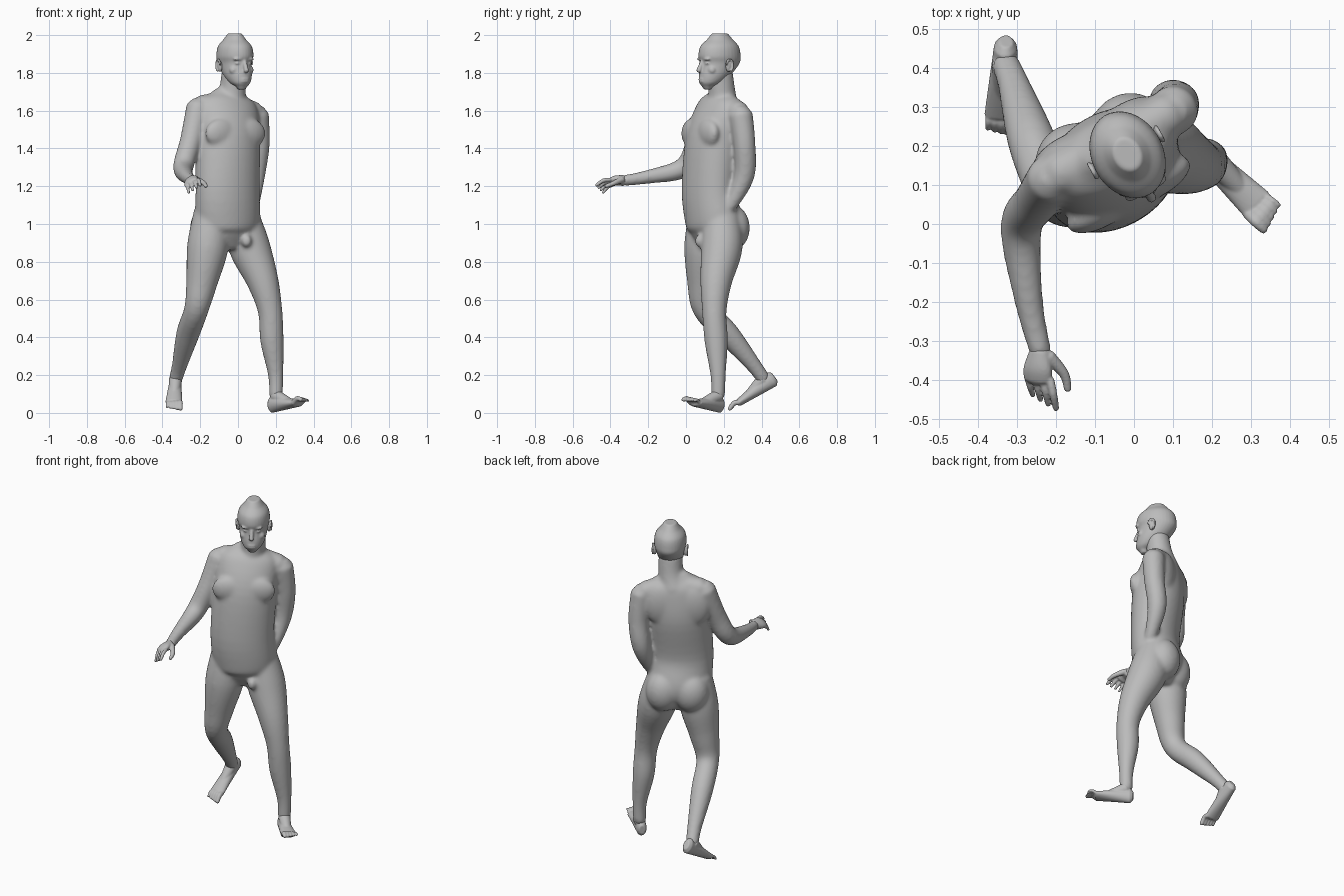
import bpy, bmesh, math
from mathutils import Vector, Matrix

if "Cube" in bpy.data.objects:
    bpy.data.objects.remove(bpy.data.objects["Cube"])

# One plain material
grey = bpy.data.materials.new("plain_grey")
grey.use_nodes = True
grey.diffuse_color = (.5, .5, .5, 1)
grey.node_tree.nodes["Principled BSDF"].inputs["Base Color"].default_value = grey.diffuse_color

# The trunk and head are turned about z: these are their own directions
YAW = math.radians(29)
TURN = Matrix.Rotation(YAW, 4, 'Z')
LEFT = TURN @ Vector((1, 0, 0))
FORWARD = TURN @ Vector((0, -1, 0))
UP = Vector((0, 0, 1))
EAST = Vector((1, 0, 0))
SIDES = {"right": -1, "left": 1}


def smooth_path(rings, steps=5):
    """Catmull-Rom curve through rings of position and two radii."""
    padded = [rings[0], *rings, rings[-1]]
    path = []
    for a, b, c, d in zip(padded, padded[1:], padded[2:], padded[3:]):
        for step in range(steps):
            t = step / steps
            path.append([q + t / 2 * (r - p + t * (2 * p - 5 * q + 4 * r - s
                                                   + t * (3 * (q - r) + s - p)))
                         for p, q, r, s in zip(a, b, c, d)])
    return path + [rings[-1]]


def loft(bm, points, radii, side=LEFT, segments=24, axis=None):
    """Smooth tube with domed ends; a radius may be a (side, depth) pair."""
    pairs = [r if isinstance(r, tuple) else (r, r) for r in radii]
    path = smooth_path([(*p, *r) for p, r in zip(points, pairs)])
    centres = [Vector(ring[:3]) for ring in path]
    ahead = centres[1:] + centres[-1:]
    behind = centres[:1] + centres[:-1]
    stations = [(c, axis or (a - b).normalized(), ring[3], ring[4])
                for c, a, b, ring in zip(centres, ahead, behind, path)]

    def dome(station, sign):
        c, t, w, d = station
        return c + t * sign * min(w, d) * .6, t, w * .6, d * .6

    stations = [dome(stations[0], -1), *stations, dome(stations[-1], 1)]
    loops = []
    for c, t, w, d in stations:
        u = (side - t * side.dot(t)).normalized()
        v = t.cross(u)
        angles = [math.tau * k / segments for k in range(segments)]
        loops.append([bm.verts.new(c + u * w * math.cos(a) + v * d * math.sin(a))
                      for a in angles])
    for lower, upper in zip(loops, loops[1:]):
        for k in range(segments):
            n = (k + 1) % segments
            bm.faces.new((lower[k], lower[n], upper[n], upper[k]))
    bm.faces.new(loops[0][::-1])
    bm.faces.new(loops[-1])


def blob(bm, centre, size):
    """Ellipsoid sized along the body's left, forward and up."""
    matrix = Matrix.Translation(centre) @ TURN @ Matrix.Diagonal((*size, 1))
    bmesh.ops.create_uvsphere(bm, u_segments=24, v_segments=16, radius=1, matrix=matrix)


def finish(name, bm, voxel, smoothing):
    """Fuse the overlapping pieces into one smooth skin."""
    bmesh.ops.recalc_face_normals(bm, faces=bm.faces)
    mesh = bpy.data.meshes.new(name)
    bm.to_mesh(mesh)
    bm.free()
    part = bpy.data.objects.new(name, mesh)
    bpy.context.collection.objects.link(part)
    fuse = part.modifiers.new("fuse", 'REMESH')
    fuse.mode = 'VOXEL'
    fuse.voxel_size = voxel
    soften = part.modifiers.new("soften", 'SMOOTH')
    soften.iterations = smoothing
    graph = bpy.context.evaluated_depsgraph_get()
    skin = bpy.data.meshes.new_from_object(part.evaluated_get(graph))
    part.modifiers.clear()
    part.data = skin
    skin.materials.clear()
    skin.materials.append(grey)
    skin.polygons.foreach_set("use_smooth", [True] * len(skin.polygons))


def placed(origin, left, forward, height):
    """Point measured along the turned directions from an origin."""
    return Vector(origin) + LEFT * left + FORWARD * forward + UP * height


# Trunk from the hips to the collar, then the neck
TRUNK = (-.055, .15, 0)
body = bmesh.new()
trunk_line = [(.15, .93), (.15, 1), (.12, 1.18), (.15, 1.45), (.18, 1.62), (.19, 1.68)]
trunk_size = [(.15, .11), (.18, .14), (.18, .13), (.18, .14), (.17, .1), (.11, .06)]
loft(body, [(TRUNK[0], y, z) for y, z in trunk_line], trunk_size, segments=36)
loft(body, [(-.05, .19, 1.62), (-.03, .19, 1.7), (-.02, .18, 1.8)], [.09, .072, .068])
blob(body, (.045, .075, .91), (.028, .03, .035))

# Chest, shoulder blades and seat
for sign in SIDES.values():
    blob(body, placed(TRUNK, sign * .08, .085, 1.48), (.1, .045, .08))
    blob(body, placed(TRUNK, sign * .09, -.08, 1.53), (.1, .05, .13))
    blob(body, placed(TRUNK, sign * .08, -.065, .98), (.1, .09, .12))

# Shoulders and arms: one reaches ahead, the other swings back
right_arm = [(-.21, .12, 1.62), (-.25, .06, 1.44), (-.29, -.01, 1.3),
             (-.27, -.2, 1.25), (-.24, -.33, 1.23)]
left_arm = [(.1, .29, 1.58), (.11, .31, 1.42), (.09, .31, 1.26),
            (.08, .25, 1.12), (.07, .2, 1.06)]
collar = Vector((-.05, .2, 1.65))
for arm, side in ((right_arm, EAST), (left_arm, LEFT)):
    loft(body, [collar, collar.lerp(Vector(arm[0]), .9)], [.055, .06], UP)
    loft(body, arm, [.064, .058, .054, .037, .029], side)

# Legs: hip, thigh, knee, calf, shin and ankle
right_leg = [(-.14, .11, 1.06), (-.16, .1, .88), (-.19, .09, .7), (-.22, .1, .55),
             (-.265, .22, .42), (-.31, .36, .25), (-.33, .41, .18)]
left_leg = [(.01, .19, 1.06), (.06, .19, .88), (.13, .16, .7), (.17, .15, .54),
            (.18, .16, .38), (.2, .17, .2), (.2, .17, .09)]
for leg in (right_leg, left_leg):
    loft(body, leg, [.095, .11, .085, .065, .062, .041, .037])
finish("body", body, .009, 14)

# Head: level rings from chin to crown, then the face
CROWN = (-.015, .175, 0)
head = bmesh.new()
head_line = [(.07, 1.73), (.05, 1.75), (.025, 1.79), (-.005, 1.85), (-.003, 1.89),
             (-.003, 1.94), (-.005, 1.975)]
head_size = [(.032, .03), (.055, .063), (.073, .088), (.084, .109), (.092, .117),
             (.084, .107), (.057, .073)]
loft(head, [placed(CROWN, 0, f, z) for f, z in head_line], head_size, segments=32, axis=UP)
loft(head, [placed(CROWN, 0, .1, 1.865), placed(CROWN, 0, .124, 1.81)], [.011, .013])
for height in (1.755, 1.768):
    blob(head, placed(CROWN, 0, .11, height), (.024, .008, .006))
for sign in SIDES.values():
    blob(head, placed(CROWN, sign * .034, .094, 1.873), (.028, .014, .009))
    blob(head, placed(CROWN, sign * .033, .09, 1.85), (.016, .011, .007))
    blob(head, placed(CROWN, sign * .045, .067, 1.815), (.026, .025, .025))
finish("head", head, .005, 5)

# Ears: a curled rim around a shallow bowl
for name, sign in SIDES.items():
    ear = bmesh.new()
    blob(ear, placed(CROWN, sign * .087, -.01, 1.835), (.012, .018, .03))
    turns = [math.radians(angle) for angle in range(-70, 200, 30)]
    rim = [placed(CROWN, sign * .098, -.01 - .02 * math.cos(a), 1.84 + .03 * math.sin(a))
           for a in turns]
    loft(ear, rim, [.006] * len(rim), segments=10)
    finish(name + "_ear", ear, .004, 2)


def digit_row(bm, bases, tips, thick, thin, count, side):
    """Row of arched fingers or toes, thinning along the row."""
    first, last, first_tip, last_tip = (Vector(p) for p in (*bases, *tips))
    for i in range(count):
        k = i / (count - 1)
        base, tip = first.lerp(last, k), first_tip.lerp(last_tip, k)
        radius = thick + (thin - thick) * k
        middle = base.lerp(tip, .5) + UP * radius
        loft(bm, [base, middle, tip], [radius, radius, radius * .8], side, 12)


# Right hand, rolled outward with relaxed fingers and an open thumb
hand = bmesh.new()
rolled = Vector((1, 0, .5))
loft(hand, [right_arm[-1], (-.247, -.37, 1.23), (-.247, -.4, 1.22)],
     [.029, (.039, .023), (.039, .019)], rolled)
digit_row(hand, [(-.215, -.4, 1.235), (-.275, -.39, 1.205)],
          [(-.2, -.475, 1.205), (-.26, -.44, 1.165)], .0105, .009, 4, rolled)
loft(hand, [(-.22, -.34, 1.235), (-.18, -.385, 1.215), (-.17, -.425, 1.2)],
     [.018, .013, .01], UP, 12)
finish("right_hand", hand, .004, 3)


def make_foot(name, ankle, heel, ball, tip, across):
    """Foot from heel to ball with a fan of toes; across points to the little toe."""
    ankle, heel, ball, tip, across = (Vector(p) for p in (ankle, heel, ball, tip, across))
    foot = bmesh.new()
    stations = [i / 4 for i in range(5)]
    loft(foot, [heel.lerp(ball, k) for k in stations],
         [(.03 + .015 * k, .045 - .025 * k) for k in stations], across)
    loft(foot, [ankle, heel.lerp(ball, .7)], [.035, .026], across)
    spread = across.normalized() * .036
    shorter = (ball - tip) * .3
    digit_row(foot, [ball - spread * .9, ball + spread * .9],
              [tip - spread, tip + spread + shorter], .014, .009, 5, across)
    finish(name, foot, .004, 4)


# Feet: the left lands on its heel, the right pushes off its toes
make_foot("left_foot", left_leg[-1],
          (.18, .18, .045), (.315, .05, .052), (.36, .01, .07), (1, 1, 0))
make_foot("right_foot", right_leg[-1],
          (-.33, .455, .18), (-.34, .28, .055), (-.34, .23, .02), (-1, 0, 0))
